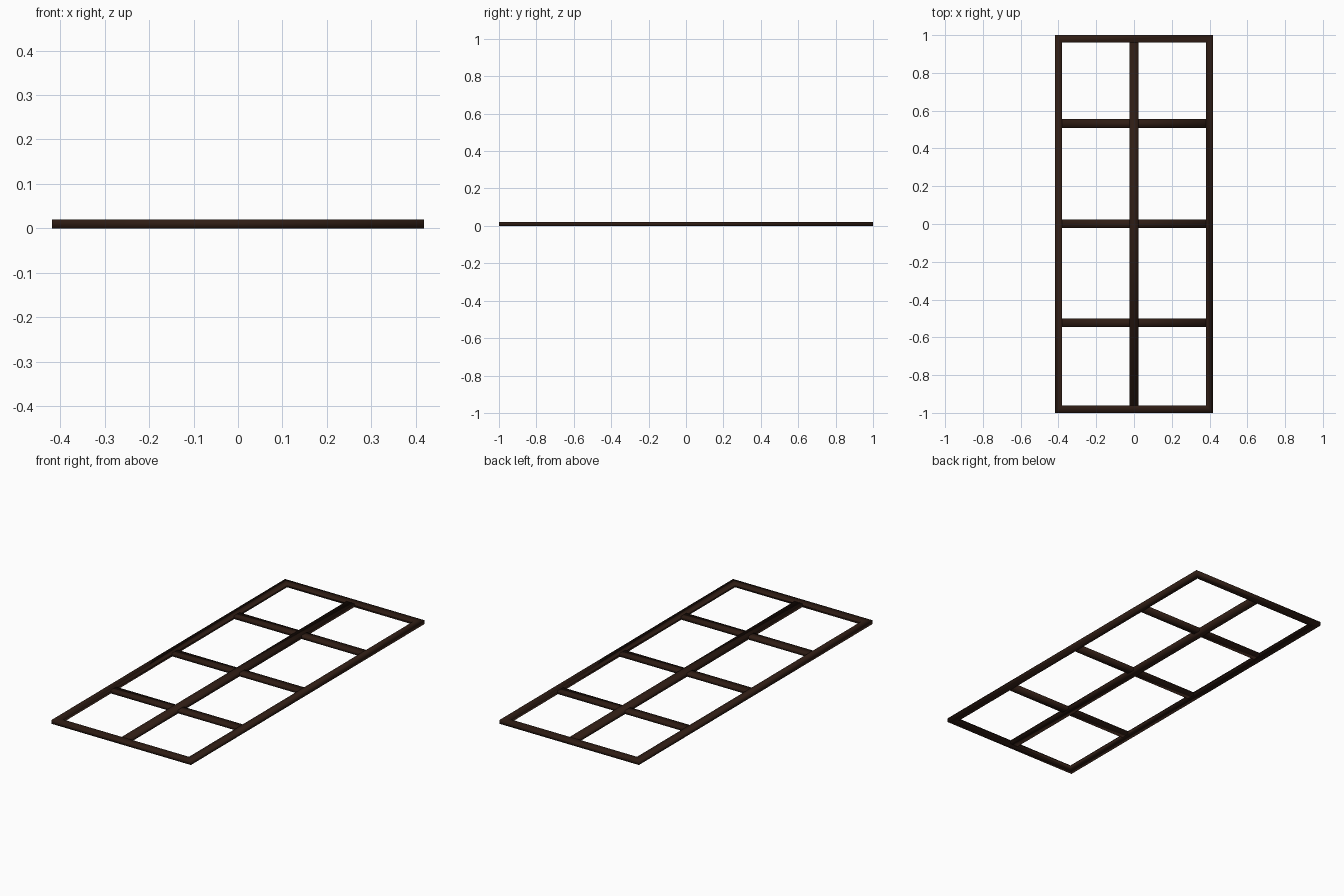
import bpy, bmesh

if "Cube" in bpy.data.objects:
    bpy.data.objects.remove(bpy.data.objects["Cube"])

wood = bpy.data.materials.new("dark_wood")
wood.diffuse_color = (0.028, 0.012, 0.007, 1)
wood.use_nodes = True
wood.node_tree.nodes["Principled BSDF"].inputs["Base Color"].default_value = wood.diffuse_color


def finish(bm, name):
    bmesh.ops.recalc_face_normals(bm, faces=bm.faces)
    me = bpy.data.meshes.new(name)
    bm.to_mesh(me)
    bm.free()
    me.materials.append(wood)
    me.shade_smooth()
    ob = bpy.data.objects.new(name, me)
    bpy.context.collection.objects.link(ob)
    return ob


def bar(name, x, y, z0, z1, hx, hy):
    bm = bmesh.new()
    bmesh.ops.create_cube(bm, size=1)
    for v in bm.verts:
        v.co = (x + v.co.x * 2 * hx, y + v.co.y * 2 * hy,
                (z0 + z1) / 2 + v.co.z * (z1 - z0))
    return finish(bm, name)


# Mitred outer frame: rectangular section swept round four corners
HX, HY, W, H = 0.418, 1.0, 0.038, 0.02
bm = bmesh.new()
rings = []
for sx, sy in ((-1, -1), (1, -1), (1, 1), (-1, 1)):
    rings.append([bm.verts.new((sx * (HX - i), sy * (HY - i), z))
                  for i, z in ((0, 0), (0, H), (W, H), (W, 0))])
for k in range(4):
    a, b = rings[k], rings[(k + 1) % 4]
    for j in range(4):
        n = (j + 1) % 4
        bm.faces.new((a[j], b[j], b[n], a[n]))
finish(bm, "outer_frame")

# Central upright and three cross bars
bar("centre_bar", 0, 0, 0.0, 0.02, 0.023, HY - W)
for i, y in enumerate((-0.523, 0.002, 0.532)):
    bar(f"cross_bar_{i + 1}", 0, y, 0.001, 0.019, HX - W, 0.023)
